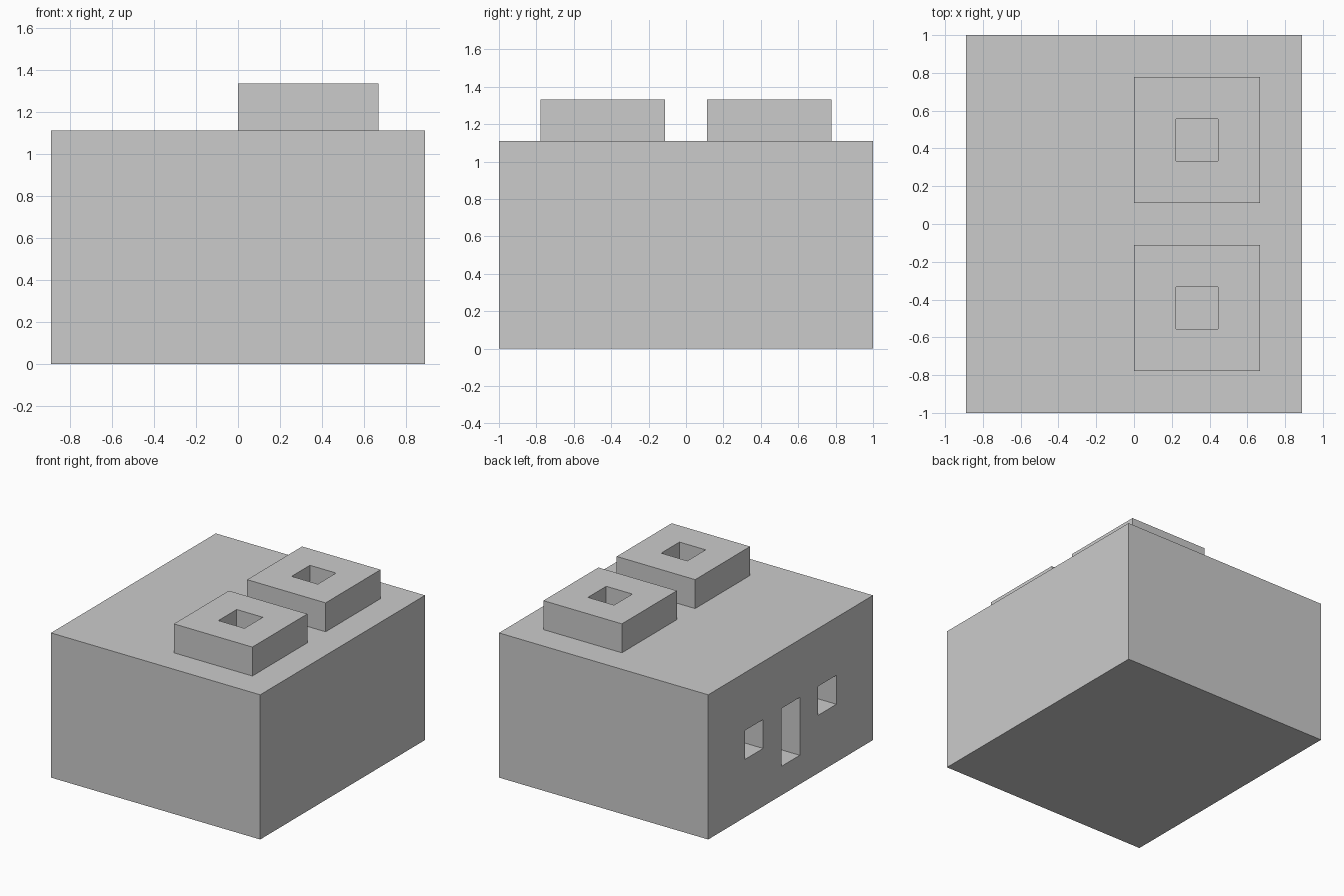
import bpy

if "Cube" in bpy.data.objects:
    bpy.data.objects.remove(bpy.data.objects["Cube"])

U = 2 / 9  # block size: the house is 8 x 9 x 5 blocks


def box(name, x, y, z):
    """Box from (min, max) ranges given in blocks."""
    ranges = (x, y, z)
    bpy.ops.mesh.primitive_cube_add(
        size=1, location=[(a + b) / 2 * U for a, b in ranges])
    ob = bpy.context.object
    ob.name = name
    ob.scale = [(b - a) * U for a, b in ranges]
    bpy.ops.object.transform_apply(location=True, rotation=False, scale=True)
    return ob


def cut(ob, cutter):
    """Subtract the cutter from the object, then discard it."""
    mod = ob.modifiers.new("cut", 'BOOLEAN')
    mod.operation = 'DIFFERENCE'
    mod.solver = 'EXACT'
    mod.object = cutter
    bpy.context.view_layer.objects.active = ob
    bpy.ops.object.modifier_apply(modifier=mod.name)
    bpy.data.objects.remove(cutter, do_unlink=True)


# House shell with one-block-thick walls, floor and roof
house = box("house", (-4, 4), (-4.5, 4.5), (0, 5))
cut(house, box("room_cutter", (-3, 3), (-3.5, 3.5), (1, 4)))

# Doorway on the left wall
cut(house, box("door_cutter", (-4.5, -2.5), (-0.5, 0.5), (1, 3)))

for side, label in ((1, "back"), (-1, "front")):
    def span(a, b):
        return tuple(sorted((a * side, b * side)))

    # Window beside the door
    cut(house, box("window_cutter", (-4.5, -2.5), span(1.5, 2.5), (2, 3)))

    # Chimney ring, with its flue carried through the roof
    chimney = box(label + "_chimney", (0, 3), span(0.5, 3.5), (5, 6))
    for part in (chimney, house):
        cut(part, box("flue_cutter", (1, 2), span(1.5, 2.5), (3.5, 6.5)))
